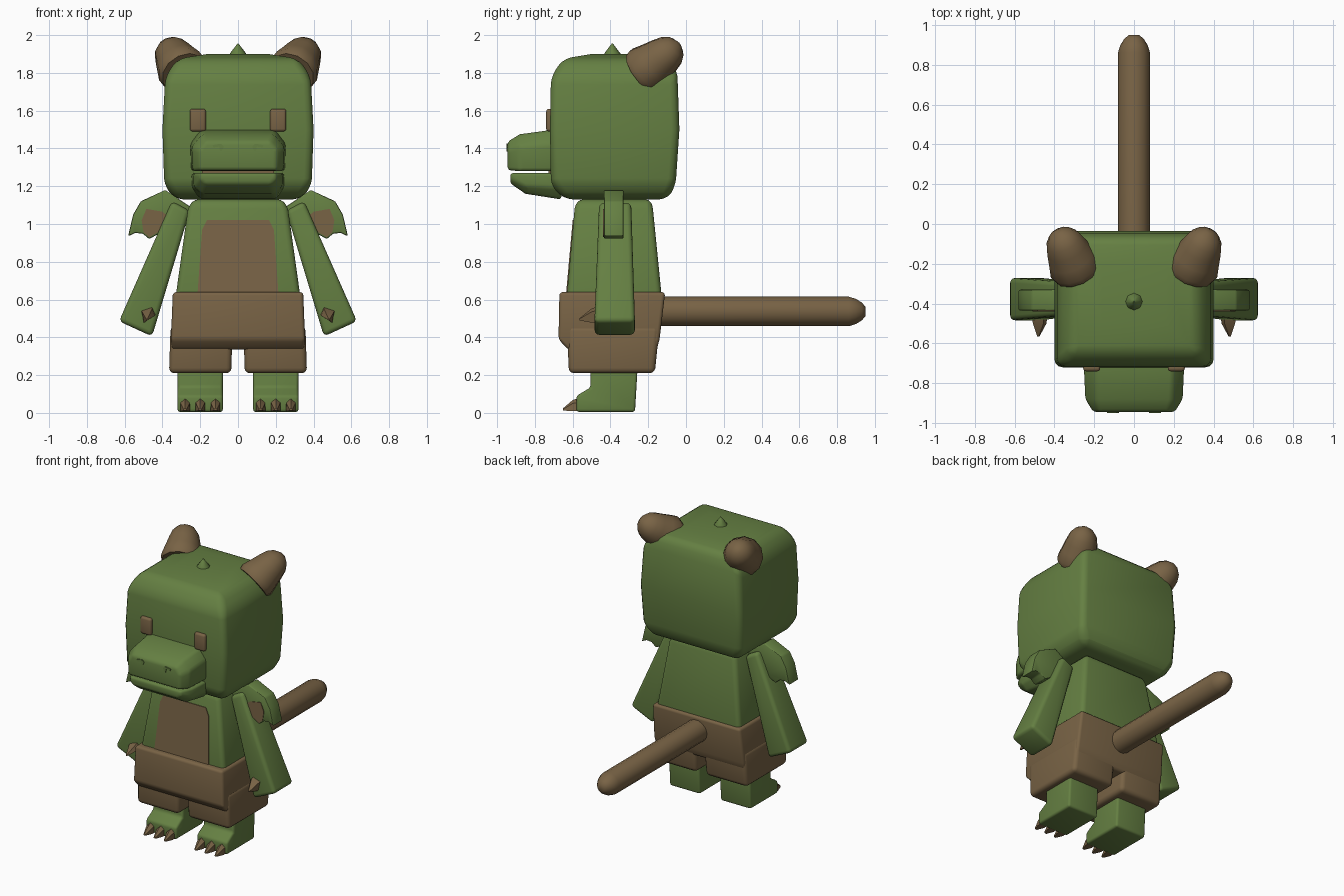
import bpy, bmesh, math
from mathutils import Vector

if "Cube" in bpy.data.objects:
    bpy.data.objects.remove(bpy.data.objects["Cube"])


def material(name, color):
    m = bpy.data.materials.new(name)
    m.use_nodes = True
    m.diffuse_color = (*color, 1)
    m.node_tree.nodes["Principled BSDF"].inputs["Base Color"].default_value = (*color, 1)
    return m


GREEN = material("leaf green", (0.13, 0.215, 0.055))
BROWN = material("warm brown", (0.19, 0.125, 0.06))


def loft(name, rings, mat, bevel=0.0, segments=3):
    """Join matching rings of points into a closed, softly bevelled solid."""
    bm = bmesh.new()
    loops = [[bm.verts.new(p) for p in ring] for ring in rings]
    n = len(loops[0])
    for a, b in zip(loops, loops[1:]):
        for i in range(n):
            j = (i + 1) % n
            bm.faces.new((a[i], a[j], b[j], b[i]))
    bm.faces.new(loops[0])
    bm.faces.new(loops[-1])
    bmesh.ops.recalc_face_normals(bm, faces=bm.faces)
    mesh = bpy.data.meshes.new(name)
    bm.to_mesh(mesh)
    bm.free()
    mesh.materials.append(mat)
    obj = bpy.data.objects.new(name, mesh)
    bpy.context.collection.objects.link(obj)
    bpy.ops.object.select_all(action="DESELECT")
    obj.select_set(True)
    bpy.context.view_layer.objects.active = obj
    if bevel:
        mod = obj.modifiers.new("soft edges", "BEVEL")
        mod.width, mod.segments = bevel, segments
        mod.limit_method = "ANGLE"
        mod.angle_limit = math.radians(28)
        bpy.ops.object.modifier_apply(modifier=mod.name)
    bpy.ops.object.shade_smooth_by_angle(angle=math.radians(42))
    return obj


def pair(name, rings, mat, bevel=0.0, segments=3):
    for side, s in (("left", 1), ("right", -1)):
        loft(f"{side}_{name}", [[(s * x, y, z) for x, y, z in r] for r in rings],
             mat, bevel, segments)


def rect(z, x0, x1, y0, y1):
    return [(x0, y0, z), (x1, y0, z), (x1, y1, z), (x0, y1, z)]


def plate(outline, y0, y1):
    """Front-facing outline of (x, z) points with thickness along y."""
    return [[(x, y, z) for x, z in outline] for y in (y0, y1)]


def turned(start, end, profile, sides):
    """Round rings between two points from (fraction, radius) pairs."""
    a, b = Vector(start), Vector(end)
    rot = (b - a).to_track_quat("Z", "Y")
    return [[a.lerp(b, t) + rot @ Vector((r * math.cos(k * math.tau / sides),
                                          r * math.sin(k * math.tau / sides), 0))
             for k in range(sides)] for t, r in profile]


# Head
loft("head", [rect(1.13, -.33, .33, -.64, -.1), rect(1.2, -.39, .39, -.715, -.055),
              rect(1.5, -.4, .4, -.72, -.035), rect(1.78, -.385, .385, -.715, -.045),
              rect(1.875, -.32, .32, -.65, -.07), rect(1.9, -.16, .16, -.5, -.2)],
     GREEN, 0.06)
loft("head_spike", turned((0, -.39, 1.87), (0, -.39, 1.955),
                          [(0, .048), (.4, .042), (.8, .016), (1, .003)], 8), GREEN)
pair("horn", turned((.285, -.235, 1.8), (.375, -.045, 1.945),
                    [(0, .125), (.12, .135), (.35, .12), (.6, .105), (.8, .09),
                     (.95, .062), (1.04, .02)], 12), BROWN)
pair("eye", plate([(.17, 1.49), (.255, 1.49), (.255, 1.61), (.17, 1.61)],
                  -.74, -.7), BROWN, 0.014)


# Muzzle
def muzzle_ring(y, wide, narrow, z0, z1, shoulder):
    return [(-narrow[0], y, z0), (narrow[0], y, z0), (wide, y, shoulder),
            (narrow[1], y, z1), (-narrow[1], y, z1), (-wide, y, shoulder)]


loft("upper_muzzle", [muzzle_ring(-.66, .255, (.25, .2), 1.28, 1.505, 1.43),
                      muzzle_ring(-.88, .245, (.24, .19), 1.28, 1.475, 1.41),
                      muzzle_ring(-.945, .205, (.2, .17), 1.285, 1.435, 1.39)],
     GREEN, 0.018)
loft("lower_jaw", [muzzle_ring(-.66, .245, (.2, .25), 1.13, 1.27, 1.19),
                   muzzle_ring(-.85, .235, (.19, .235), 1.16, 1.27, 1.2),
                   muzzle_ring(-.93, .2, (.17, .2), 1.215, 1.27, 1.235)],
     GREEN, 0.015)
loft("mouth_lining", plate([(-.19, 1.265), (.19, 1.265), (.19, 1.285), (-.19, 1.285)],
                           -.728, -.71), BROWN)
pair("nostril", plate([(.075, 1.41), (.09, 1.425), (.135, 1.418), (.13, 1.405),
                       (.1, 1.41), (.095, 1.385), (.085, 1.388)], -.95, -.9), GREEN)

# Torso and belly patch
loft("torso", [rect(.58, -.335, .335, -.635, -.125), rect(1.08, -.265, .265, -.59, -.175),
               rect(1.13, -.24, .24, -.575, -.185)], GREEN, 0.03)
belly = [(-.215, .62), (.215, .62), (.19, .97), (.165, 1.02), (-.165, 1.02), (-.19, .97)]
loft("belly_patch", [[(x, -.632 + (z - .62) * .09 + d, z) for x, z in belly]
                     for d in (-.004, .004)], BROWN)

# Shorts
loft("shorts_waist", [rect(.335, -.35, .35, -.625, -.155), rect(.39, -.355, .355, -.675, -.14),
                      rect(.64, -.345, .345, -.67, -.11)], BROWN, 0.018)
pair("shorts_leg", [rect(.21, .035, .365, -.62, -.165), rect(.46, .03, .357, -.63, -.14)],
     BROWN, 0.028)

# Legs, feet and toe claws
foot = [(-.58, .005), (-.58, .09), (-.505, .135), (-.505, .26), (-.255, .26), (-.27, .005)]
pair("leg", [[(x, y, z) for y, z in foot] for x in (.08, .32)], GREEN, 0.015)
for i, word in enumerate(("inner", "middle", "outer")):
    x = .12 + .08 * i
    pair(f"{word}_toe_claw",
         [[(x - .026, -.55, .01), (x + .026, -.55, .01), (x + .026, -.55, .06),
           (x, -.55, .085), (x - .026, -.55, .06)],
          [(x - .025, -.6, .01), (x + .025, -.6, .01), (x + .023, -.6, .05),
           (x, -.6, .068), (x - .023, -.6, .05)],
          [(x - .008, -.65, .012), (x + .008, -.65, .012), (x + .008, -.65, .02),
           (x, -.65, .025), (x - .008, -.65, .02)]], BROWN)

# Arms and thumb claws
pair("arm", [[(.255, -.46, 1.07), (.35, -.46, 1.12), (.35, -.29, 1.12), (.255, -.29, 1.07)],
             [(.455, -.485, .405), (.63, -.485, .485), (.63, -.27, .485), (.455, -.27, .405)]],
     GREEN, 0.025)
pair("hand_claw", [[(.435, -.46, .525), (.5, -.46, .48), (.515, -.46, .545), (.455, -.46, .565)],
                   [(.44, -.5, .515), (.498, -.5, .478), (.508, -.5, .535), (.455, -.5, .552)],
                   [(.475, -.565, .493), (.483, -.565, .49), (.486, -.565, .497),
                    (.478, -.565, .5)]], BROWN)

# Wings with a brown membrane patch on the front
wing = [(.25, 1.09), (.385, 1.18), (.515, 1.12), (.555, 1.05), (.582, .935),
        (.545, .952), (.505, .95), (.47, .92), (.4, .96), (.3, .98)]
pair("wing", plate(wing, -.435, -.33), GREEN, 0.008, 2)
pair("wing_membrane", plate([(.36, 1.03), (.4, 1.065), (.485, 1.08), (.51, 1.02),
                             (.5, .955), (.47, .93), (.4, .97)], -.439, -.432), BROWN)

# Tail
loft("tail", turned((0, -.3, .537), (0, .95, .537),
                    [(0, .08), (.93, .08), (.96, .068), (.985, .048), (1, .025)], 14), BROWN)
